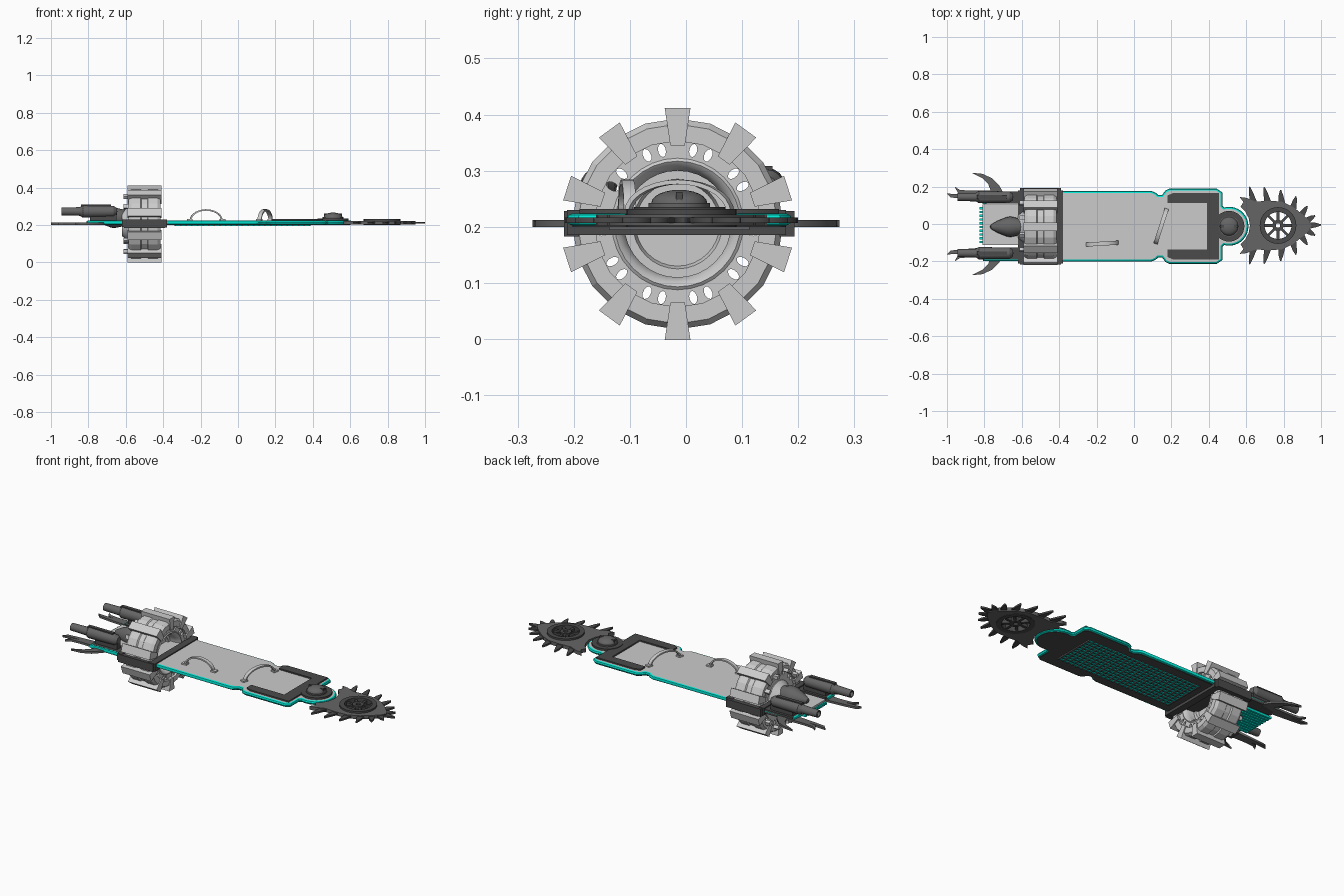
import bpy, bmesh, math
from mathutils import Matrix, Vector

if "Cube" in bpy.data.objects:
    bpy.data.objects.remove(bpy.data.objects["Cube"])

C = -0.012            # board centreline in y
WZ = 0.205            # wheel axis height


def material(name, rgb):
    m = bpy.data.materials.new(name)
    m.diffuse_color = (*rgb, 1)
    m.use_nodes = True
    m.node_tree.nodes["Principled BSDF"].inputs["Base Color"].default_value = m.diffuse_color
    return m


TEAL = material("teal", (0.0, 0.8, 0.66))
DARK = material("charcoal", (0.07, 0.07, 0.07))
MID = material("gunmetal", (0.13, 0.13, 0.13))


def finish(ob, mat=None, angle=None):
    if mat:
        ob.data.materials.append(mat)
    bpy.ops.object.select_all(action='DESELECT')
    ob.select_set(True)
    bpy.context.view_layer.objects.active = ob
    if ob.type == 'CURVE':
        bpy.ops.object.convert(target='MESH')
        ob = bpy.context.object
    if angle:
        bpy.ops.object.shade_smooth_by_angle(angle=math.radians(angle))
    return ob


def curve(name, loops, dims='2D', closed=True):
    cu = bpy.data.curves.new(name, 'CURVE')
    cu.dimensions = dims
    for pts in loops:
        sp = cu.splines.new('POLY')
        sp.points.add(len(pts) - 1)
        for p, q in zip(sp.points, pts):
            p.co = (q[0], q[1], 0, 1)
        sp.use_cyclic_u = closed
    ob = bpy.data.objects.new(name, cu)
    bpy.context.collection.objects.link(ob)
    return ob


def plate(name, loops, loc, thick, mat=None, rot=(0, 0, 0)):
    """Extruded flat shape; later loops are holes. loc is the mid plane."""
    ob = curve(name, loops)
    ob.data.fill_mode = 'BOTH'
    ob.data.extrude = thick / 2
    ob.location, ob.rotation_euler = loc, rot
    return finish(ob, mat)


def from_bmesh(name, bm, mat=None, angle=None):
    bmesh.ops.recalc_face_normals(bm, faces=bm.faces)
    me = bpy.data.meshes.new(name)
    bm.to_mesh(me)
    bm.free()
    ob = bpy.data.objects.new(name, me)
    bpy.context.collection.objects.link(ob)
    return finish(ob, mat, angle)


def boxes(name, items, mat=None):
    """items: ((x0,x1),(y0,y1),(z0,z1))"""
    bm = bmesh.new()
    for b in items:
        mid = Vector([(a + c) / 2 for a, c in b])
        size = [c - a for a, c in b] + [1]
        bmesh.ops.create_cube(bm, size=1, matrix=Matrix.Translation(mid) @ Matrix.Diagonal(size))
    return from_bmesh(name, bm, mat)


def lathe(name, prof, n, y, z, mat=None, closed=False, angle=30):
    """Spin an (x, r) profile about an x-parallel axis."""
    bm = bmesh.new()
    vs = [bm.verts.new((x, 0, r)) for x, r in prof]
    es = [bm.edges.new(p) for p in zip(vs, vs[1:] + vs[:1] if closed else vs[1:])]
    bmesh.ops.spin(bm, geom=vs + es, cent=(0, 0, 0), axis=(1, 0, 0), angle=2 * math.pi, steps=n)
    bmesh.ops.remove_doubles(bm, verts=bm.verts, dist=1e-5)
    bmesh.ops.translate(bm, verts=bm.verts, vec=(0, y, z))
    return from_bmesh(name, bm, mat, angle)


def circle(cx, cy, r, n=32, a0=0, a1=360):
    k = n if a1 - a0 == 360 else n - 1
    return [(cx + r * math.cos(math.radians(a0 + (a1 - a0) * i / k)),
             cy + r * math.sin(math.radians(a0 + (a1 - a0) * i / k))) for i in range(n)]


def mirrored(half):
    return half + [(x, -y) for x, y in reversed(half) if abs(y) > 1e-5]


# board: deck, underside and teal edge rim
side = [(.09, .178), (.11, .17), (.125, .157), (.155, .157), (.175, .183), (.19, .19),
        (.44, .19), (.463, .175), (.463, .105), (.478, .09)]
nose = circle(.508, 0, .093, 10, 0, 95)[::-1]
plate("deck", [mirrored([(-.62, .178)] + side + nose)], (0, C, .216), .016)
plate("underside", [mirrored([(-.62, .17)] + side + nose)], (0, C, .204), .008, DARK)
rim = curve("edge_rim", [mirrored([(-.8, .12), (-.8, .178)] + side + nose)], '3D', False)
rim.data.bevel_depth, rim.data.bevel_resolution = .011, 2
rim.location = (0, C, .213)
finish(rim, TEAL, 40)

# dark frame round the front of the deck, nose pad and dome
plate("front_frame", [mirrored([(.18, .125), (.18, .165), (.21, .178), (.455, .178), (.455, .1)])
                      [:5] + [(.455, -.1), (.455, -.178), (.21, -.178), (.18, -.165), (.18, -.125),
                              (.39, -.125), (.39, .125)]], (0, C, .227), .01, DARK)
plate("nose_pad", [circle(.508, 0, .082)], (0, C, .228), .014, DARK)
dome = lathe("nose_dome", [(0, .055), (.01, .055)] + [(.01 + .024 * math.sin(a), .05 * math.cos(a))
             for a in [i * math.pi / 12 for i in range(7)]], 24, 0, 0, MID)
dome.location, dome.rotation_euler = (.508, C, .232), (0, -math.pi / 2, 0)
boxes("dome_ridge", [((.46, .556), (C - .006, C + .006), (.23, .262))], DARK)

# underside grille
boxes("grille_bars", [((-.34, .38), (C + i * .023 - .005, C + i * .023 + .005), (.195, .2005))
                      for i in range(-5, 6)], TEAL)
boxes("grille_slats", [((-.34 + i * .03, -.332 + i * .03), (C - .125, C + .125), (.194, .2))
                       for i in range(25)], MID)

# foot straps
for name, loc, ang, hl in (("rear_strap", (-.17, -.105, .224), .06, .088),
                           ("front_strap", (.145, -.012, .224), 1.26, .1)):
    arch = ([(x * hl, y * .06) for x, y in circle(0, 0, 1, 15, 0, 180)] +
            [(x * (hl - .008), y * .052) for x, y in circle(0, 0, 1, 15, 0, 180)][::-1])
    plate(name, [arch], loc, .022, None, (math.pi / 2, 0, ang))
    for s in (-1, 1):
        foot = boxes(name + "_foot", [((s * hl - .015, s * hl + .015), (-.013, .013), (0, .008))])
        foot.location, foot.rotation_euler = loc, (0, 0, ang)

# saw head: plate, teeth and spoked hub
saw = mirrored([(.62, 0), (.613, .04), (.595, .075), (.57, .1), (.585, .125), (.565, .152), (.60, .148),
                (.65, .128), (.72, .132), (.79, .128), (.85, .1), (.90, .06), (.935, .025), (.95, 0)])
plate("saw_plate", [saw, circle(.77, 0, .078)], (0, -.008, .212), .02, MID)
teeth = [((.64, .122), (.62, .208)), ((.715, .125), (.70, .205)), ((.79, .12), (.787, .19)),
         ((.85, .09), (.87, .155)), ((.895, .055), (.93, .102)), ((.925, .025), (.97, .05)),
         ((.935, 0), (1.0, 0))]
for s in (1, -1):
    for b, t in teeth[:7 if s > 0 else 6]:
        b, t = Vector(b), Vector(t)
        d = (t - b).normalized()
        n = Vector((d.y, -d.x)) * .018
        m = b.lerp(t, .6)
        pts = [b - n, m - n * .8, t - n * .35, t, m + n * .5, b + n]
        plate("saw_tooth", [[(p.x, s * p.y) for p in pts]], (0, -.008, .212), .01, DARK)
plate("saw_hub_ring", [circle(.77, 0, .098), circle(.77, 0, .072)], (0, -.008, .216), .032, DARK)
plate("saw_hub_centre", [circle(.77, 0, .03), circle(.77, 0, .012, 16)], (0, -.008, .216), .03, DARK)
for i in range(8):
    spoke = boxes("saw_spoke", [((.025, .078), (-.007, .007), (-.009, .009))], DARK)
    spoke.location, spoke.rotation_euler = (.77, -.008, .214), (0, 0, i * math.pi / 4)

# turbine wheel: rim, slotted flanges, inner rings and core
WY = -.015
lathe("wheel_rim", [(-.585, .148), (-.585, .178), (-.57, .188), (-.52, .188), (-.515, .182), (-.485, .182),
                    (-.48, .188), (-.43, .188), (-.415, .178), (-.415, .148)], 20, WY, WZ, None, True, 15)
slots = []
for i in range(20):
    a = math.radians(36 * (i // 2) + (12 if i % 2 else -12))
    R = Matrix.Rotation(a, 2)
    slots.append([tuple(R @ Vector((.134 + x * .012, y * .007))) for x, y in circle(0, 0, 1, 10)])
for x in (-.565, -.435):
    plate("wheel_flange", [circle(0, 0, .152, 40), circle(0, 0, .116, 40)] + slots,
          (x, WY, WZ), .014, None, (0, math.pi / 2, 0))
lathe("wheel_inner_ring", [(-.575, .095), (-.575, .12), (-.43, .12), (-.424, .112), (-.43, .104), (-.45, .095)],
      32, WY, WZ, None, True)
lathe("wheel_core", [(-.50, 0), (-.50, .075), (-.485, .08), (-.485, .097), (-.58, .097), (-.6, .08),
                     (-.62, .065), (-.62, 0)], 32, WY, WZ)
for i in range(10):
    bm = bmesh.new()
    bmesh.ops.create_cube(bm, size=1)
    for v in bm.verts:
        top = v.co.z > 0
        v.co = (-.5 + v.co.x * .182, v.co.y * (.046 if top else .026), .14 if not top else .207)
    bmesh.ops.create_cube(bm, size=1, matrix=Matrix.Translation((-.598, .05, .145)) @ Matrix.Diagonal((.03, .022, .018, 1)))
    rib = from_bmesh("wheel_rib", bm)
    rib.location, rib.rotation_euler = (0, WY, WZ), (i * math.pi / 5, 0, 0)

# dark cradle holding the wheel
boxes("wheel_cradle", [((-.42, -.38), (C - .2, C + .19), (.185, .23)),
                       ((-.62, -.59), (C - .2, C + .19), (.19, .23))] +
      [((-.61, -.39), (C + s * .192 - .013, C + s * .192 + .013), (.183, .228)) for s in (-1, 1)], DARK)

# tail: centre plate, grille, cone
boxes("tail_plate", [((-.81, -.6), (C - .1, C + .115), (.212, .222))])
boxes("tail_grille", [((-.825, -.62), (C - .09 + i * .02, C - .078 + i * .02), (.2, .212)) for i in range(10)], TEAL)
lathe("tail_cone", [(-.77, 0), (-.765, .012), (-.73, .032), (-.68, .052), (-.66, .055), (-.6, .042), (-.6, 0)],
      16, WY, .238, MID)

# mirrored tail arms, cannons and blades
for s in (1, -1):
    y = C * .5 + s * .15
    boxes("tail_arm", [((-.8, -.6), (y - .035, y + .03), (.2, .224))], DARK)
    boxes("cannon_mount", [((-.79, -.65), (y - .016, y + .016), (.22, .26)),
                           ((-.84, -.68), (y - .01, y + .01), (.285, .308))], DARK)
    lathe("cannon", [(-.645, 0), (-.648, .018), (-.665, .03), (-.83, .033), (-.845, .023), (-.945, .021),
                     (-.945, .014), (-.9, .014), (-.9, 0)], 16, y, .272, MID)
    for name, pts in (
        ("horn_blade", [(-.70, .17), (-.72, .205), (-.76, .245), (-.81, .268), (-.87, .274),
                        (-.81, .245), (-.78, .215), (-.765, .175)]),
        ("hook_blade", [(-.70, .165), (-.78, .18), (-.87, .178), (-.93, .182), (-.96, .2),
                        (-.94, .165), (-.88, .155), (-.78, .15)]),
        ("tail_spike", [(-.79, .125), (-.79, .16), (-.93, .158), (-1.0, .163), (-.98, .142), (-.92, .135)])):
        plate(name, [[(px, s * py) for px, py in pts]], (0, 0, .206), .012, MID)
